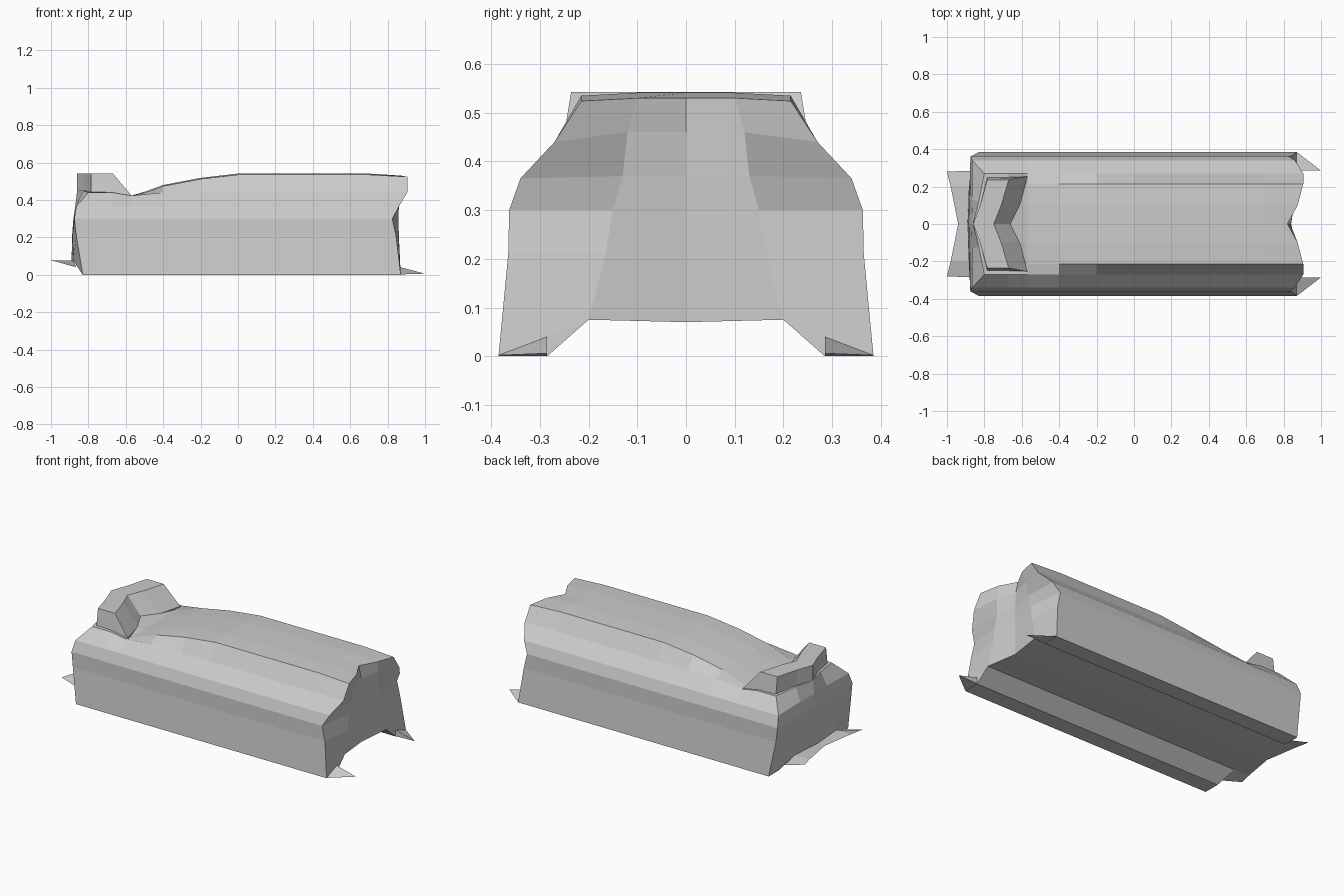
import bpy
import bmesh

if "Cube" in bpy.data.objects:
    bpy.data.objects.remove(bpy.data.objects["Cube"])

grey = bpy.data.materials.new("light grey")
grey.diffuse_color = (0.6, 0.6, 0.6, 1)
grey.use_nodes = True
grey.node_tree.nodes["Principled BSDF"].inputs["Base Color"].default_value = grey.diffuse_color


def make_object(name, bm, closed=True):
    bmesh.ops.remove_doubles(bm, verts=bm.verts, dist=0.0005)
    if closed:
        bmesh.ops.recalc_face_normals(bm, faces=bm.faces)
    mesh = bpy.data.meshes.new(name)
    bm.to_mesh(mesh)
    bm.free()
    mesh.materials.append(grey)
    obj = bpy.data.objects.new(name, mesh)
    bpy.context.scene.collection.objects.link(obj)
    return obj


def skin(bm, rows):
    """Quads between neighbouring rows of points."""
    grid = [[bm.verts.new(p) for p in row] for row in rows]
    for a, b in zip(grid, grid[1:]):
        for i in range(len(a) - 1):
            bm.faces.new((a[i], a[i + 1], b[i + 1], b[i]))


def mirrored(half):
    """Extend a list of points ending on the centre line to the other side."""
    return half + [(x, -y, z) for x, y, z in reversed(half[:-1])]


def outer(roof):
    """Side profile from the sill up to the roof edge, as (y, z)."""
    shoulder = min(0.44, roof + 0.005)
    return [(.385, 0), (.365, .21), (.363, .3), (.34, .365),
            (.27, shoulder), (.215, roof - .006)]


# Body shell: sections lofted along the length, with shaped ends
LEFT_X = [-.83, -.865, -.875, -.865, -.80, -.785]
RIGHT_X = [.87, .845, .825, .86, .905, .905]
stations = [(None, .45), (-.67, .44), (-.57, .418), (-.4, .48), (-.2, .518),
            (0, .541), (.1, .541), (.7, .541), (None, .53)]
bm = bmesh.new()
rows = []
for n, (x, roof) in enumerate(stations):
    if n == 0:
        xs, under, top = LEFT_X, (-.89, -.88, -.83), (-.81, -.86)
    elif n == len(stations) - 1:
        xs, under, top = RIGHT_X, (.84, .865, .87), (.875, .82)
    else:
        xs, under, top = [x] * 6, (x, x, x), (x, x)
    half = [(under[0], 0, .07), (under[1], .2, .075), (under[2], .285, 0)]
    half += [(a, y, z) for a, (y, z) in zip(xs, outer(roof))]
    half += [(top[0], .1, roof), (top[1], 0, roof)]
    rows.append(mirrored(half))
skin(bm, rows)


# End walls: outer profile, inner panel edge and centre column
def end_wall(xs, roof, inner_x, centre_x):
    inner = [(.2, .075), (.165, .21), (.15, .3), (.13, .37), (.12, .46), (.1, roof)]
    wall = []
    for i, (y, z) in enumerate(outer(roof)):
        iy, iz = inner[i]
        iz = min(iz, roof)
        cz = .07 if i == 0 else iz
        wall.append(mirrored([(xs[i], y, z), (inner_x[i], iy, iz), (centre_x[i], 0, cz)]))
    skin(bm, wall)
    for s in (1, -1):
        bm.faces.new([bm.verts.new(p) for p in (
            (xs[0], s * .385, 0), (xs[0], s * .285, 0), (inner_x[0], s * .2, .075))])


end_wall(LEFT_X, .45, [-.88, -.885, -.878, -.865, -.83, -.81],
         [-.89, -.887, -.88, -.87, -.86, -.86])
end_wall(RIGHT_X, .53, [.865, .86, .858, .86, .868, .875],
         [.84, .84, .84, .84, .835, .82])
make_object("body_shell", bm)

# Raised chevron block on the low end of the roof
bm = bmesh.new()
slices = []
for y, shift, low, high in [(.24, 0, .255, .236), (.1, -.04, .1, .1), (0, -.08, 0, 0)]:
    front = -.785 + shift * .94
    slices.append([(front, low, .40), (front, high, .542), (-.67 + shift, high, .542),
                   (-.57 + shift, low, .425), (-.57 + shift, low, .40), (front, low, .40)])
slices += [[(x, -y, z) for x, y, z in s] for s in reversed(slices[:-1])]
skin(bm, slices)
for s in (slices[0], slices[-1]):
    bm.faces.new([bm.verts.new(p) for p in s[:-1]])
make_object("roof_block", bm)

# Notched lip plate at the left end
bm = bmesh.new()
skin(bm, [mirrored([(-.865, .285, .04), (-.88, .2, .075), (-.89, 0, .07)]),
          mirrored([(-1, .28, .078), (-.98, .2, .076), (-.94, 0, .07)])])
make_object("lip_plate", bm, False)

# Pointed sill tips at the right end
for s, side in ((1, "back"), (-1, "front")):
    bm = bmesh.new()
    v = [bm.verts.new(p) for p in ((.87, s * .385, .002), (1, s * .285, .006),
                                   (.87, s * .285, .04), (.87, s * .285, .002))]
    for f in ((0, 1, 2), (0, 3, 1), (1, 3, 2), (0, 2, 3)):
        bm.faces.new([v[i] for i in f])
    make_object(side + "_sill_tip", bm)
